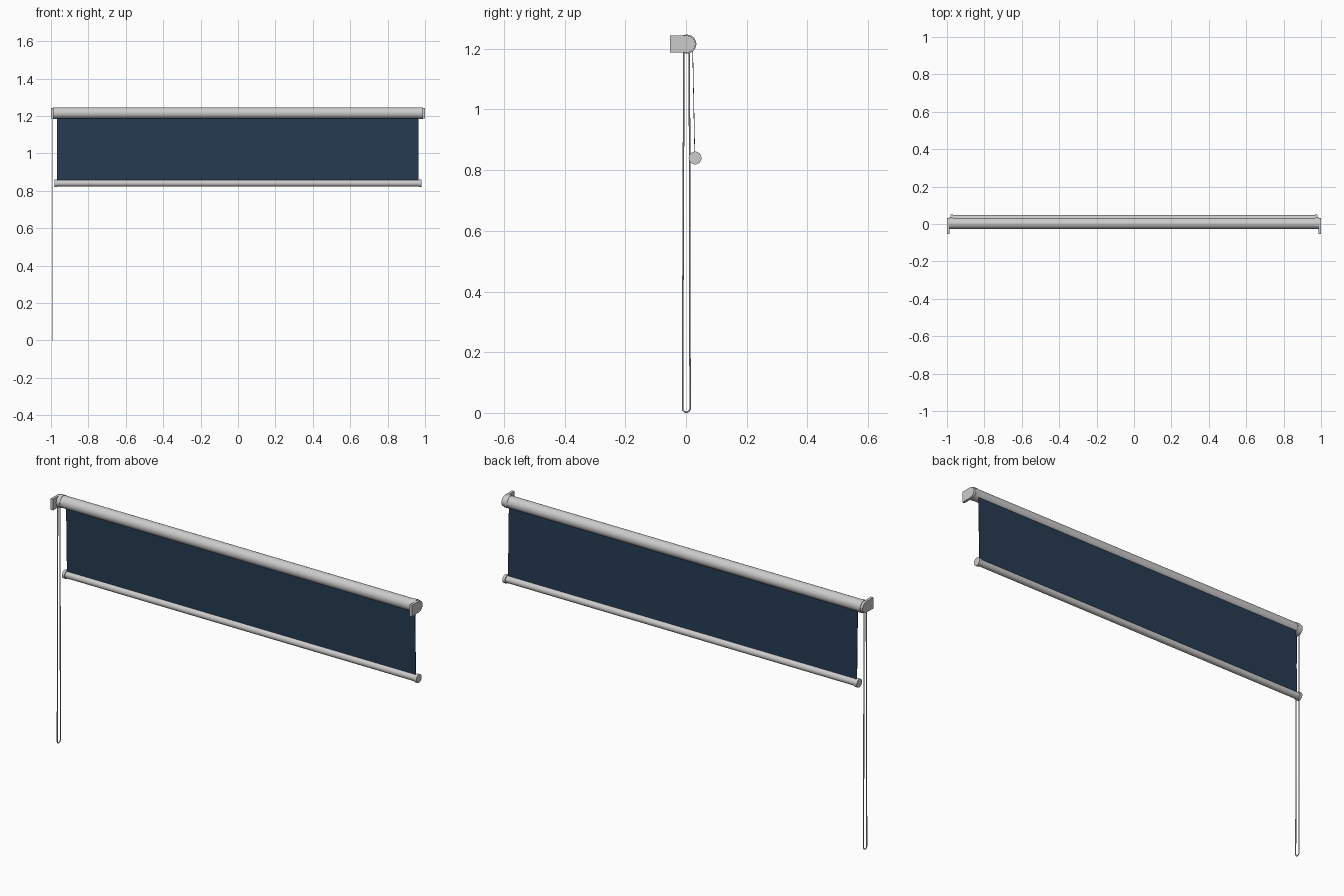
import bpy, bmesh, math
from mathutils import Matrix

if "Cube" in bpy.data.objects:
    bpy.data.objects.remove(bpy.data.objects["Cube"])

def material(name, rgb):
    m = bpy.data.materials.new(name)
    m.diffuse_color = (*rgb, 1)
    m.use_nodes = True
    m.node_tree.nodes["Principled BSDF"].inputs["Base Color"].default_value = m.diffuse_color
    return m

GREY = material("light grey", (0.60, 0.60, 0.60))
NAVY = material("navy fabric", (0.019, 0.044, 0.083))

def finish(name, bm, mat):
    bmesh.ops.recalc_face_normals(bm, faces=bm.faces)
    me = bpy.data.meshes.new(name)
    bm.to_mesh(me)
    bm.free()
    me.materials.append(mat)
    ob = bpy.data.objects.new(name, me)
    bpy.context.collection.objects.link(ob)
    bpy.context.view_layer.objects.active = ob
    ob.select_set(True)
    bpy.ops.object.shade_smooth_by_angle(angle=math.radians(35))
    ob.select_set(False)
    return ob

def rod(name, x0, x1, y, z, r, segs=48):
    """Cylinder lying along x."""
    bm = bmesh.new()
    bmesh.ops.create_cone(bm, cap_ends=True, segments=segs, radius1=r, radius2=r,
                          depth=abs(x1 - x0),
                          matrix=Matrix.Translation(((x0 + x1) / 2, y, z))
                          @ Matrix.Rotation(math.pi / 2, 4, 'Y'))
    return finish(name, bm, GREY)

def extrude_x(name, profile, x0, x1, mat):
    """Extrude a (y, z) outline along x."""
    bm = bmesh.new()
    face = bm.faces.new([bm.verts.new((x0, y, z)) for y, z in profile])
    ext = bmesh.ops.extrude_face_region(bm, geom=[face])
    verts = [v for v in ext["geom"] if isinstance(v, bmesh.types.BMVert)]
    bmesh.ops.translate(bm, verts=verts, vec=(x1 - x0, 0, 0))
    return finish(name, bm, mat)

TY, TZ = 0.003, 1.2155   # roller axis
BY, BZ = 0.030, 0.840    # bottom rail axis

# Roller and bottom rail
rod("roller_tube", -0.972, 0.972, TY, TZ, 0.0295)
rod("bottom_rail", -0.97, 0.97, BY, BZ, 0.017)

# Wall brackets, roller collars and rail end caps at both ends
plate = [(-0.053, TZ + 0.028), (-0.053, TZ - 0.028)]
plate += [(TY + 0.028 * math.sin(a), TZ - 0.028 * math.cos(a))
          for a in [math.pi * i / 20 for i in range(21)]]
for side, s in (("left", -1), ("right", 1)):
    extrude_x(f"bracket_{side}", plate, s * 0.987, s * 1.0, GREY)
    rod(f"roller_collar_{side}", s * 0.968, s * 0.988, TY, TZ, 0.031)
    rod(f"rail_cap_{side}", s * 0.967, s * 0.981, BY, BZ, 0.021)

# Fabric sheet hanging from the roller to the rail
extrude_x("fabric", [(0.021, 1.20), (0.023, 1.20), (0.030, 0.845), (0.028, 0.845)],
          -0.967, 0.965, NAVY)

# Looped pull cord
R = 0.0125
path = [(-0.007, TZ)]
path += [(0.001 - R * math.cos(a), 0.0025 + R - R * math.sin(a))
         for a in [math.pi * i / 16 for i in range(17)]]
path += [(0.011, TZ)]
cu = bpy.data.curves.new("pull_cord", 'CURVE')
cu.dimensions = '3D'
cu.bevel_depth = 0.0025
cu.bevel_resolution = 2
sp = cu.splines.new('POLY')
sp.points.add(len(path) - 1)
for p, (y, z) in zip(sp.points, path):
    p.co = (-0.993, y, z, 1)
cu.materials.append(GREY)
cord = bpy.data.objects.new("pull_cord", cu)
bpy.context.collection.objects.link(cord)
